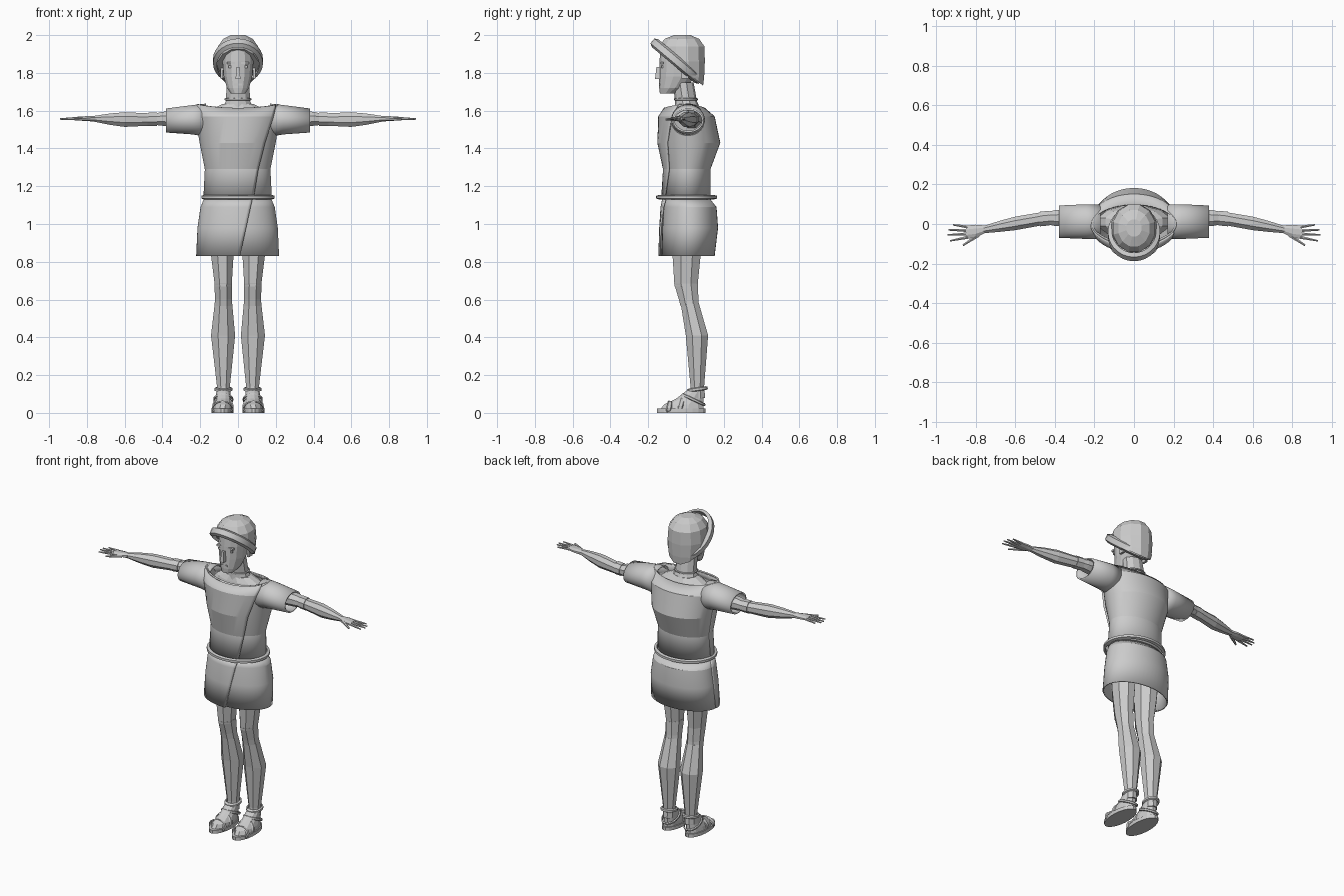
import bpy, bmesh, math
from mathutils import Vector, Matrix

grey = bpy.data.materials.new("light grey")
grey.diffuse_color = (0.6, 0.6, 0.6, 1)


def finish(name, bm, mirror=False, smooth=None, thick=0):
    bmesh.ops.recalc_face_normals(bm, faces=bm.faces)
    me = bpy.data.meshes.new(name)
    bm.to_mesh(me)
    bm.free()
    ob = bpy.data.objects.new(name, me)
    bpy.context.collection.objects.link(ob)
    me.materials.append(grey)
    if smooth:
        bpy.ops.object.select_all(action='DESELECT')
        ob.select_set(True)
        bpy.context.view_layer.objects.active = ob
        bpy.ops.object.shade_smooth_by_angle(angle=math.radians(smooth))
    if thick:
        m = ob.modifiers.new("thickness", 'SOLIDIFY')
        m.thickness = thick
        m.offset = -1
    if mirror:
        ob.modifiers.new("mirror", 'MIRROR')
    return ob


def bridge(bm, rings, closed=True):
    for a, b in zip(rings, rings[1:]):
        n = len(a)
        for i in range(n if closed else n - 1):
            j = (i + 1) % n
            bm.faces.new((a[i], a[j], b[j], b[i]))


def loft(secs, n=8, axis='z', cap=True, lift=0):
    """Sections: (position, centre 1, centre 2, radius 1, radius 2) along z or x."""
    bm = bmesh.new()
    rings = []
    for k, (p, c1, c2, r1, r2) in enumerate(secs):
        ring = []
        for i in range(n):
            a = 2 * math.pi * (i + 0.5) / n
            u, v = c1 + r1 * math.cos(a), c2 + r2 * math.sin(a)
            w = p + (lift * math.cos(a) ** 2 if k == len(secs) - 1 else 0)
            ring.append(bm.verts.new((u, v, w) if axis == 'z' else (p, u, v)))
        rings.append(ring)
    bridge(bm, rings)
    if cap:
        bm.faces.new(rings[0])
        bm.faces.new(rings[-1])
    return bm


def band(name, centre, rx, ry, half, thick, tilt=0, n=32, mirror=False, smooth=25):
    """Flat strap bent round a tilted ellipse, never dipping under the ground."""
    bm = bmesh.new()
    rot = Matrix.Rotation(math.radians(tilt), 3, 'X')
    rings = []
    for i in range(n):
        a = 2 * math.pi * i / n
        ring = []
        for t, h in ((0, -half), (thick, -half * 0.6), (thick, half * 0.6), (0, half)):
            v = rot @ Vector(((rx + t) * math.cos(a), (ry + t) * math.sin(a), h)) + Vector(centre)
            v.z = max(v.z, 0.004)
            ring.append(bm.verts.new(v))
        rings.append(ring)
    bridge(bm, rings + [rings[0]])
    return finish(name, bm, mirror, smooth)


def box(name, loc, size, mirror=False, taper=1):
    bm = bmesh.new()
    bmesh.ops.create_cube(bm, size=1)
    for v in bm.verts:
        k = taper if v.co.z > 0 else 1
        v.co = Vector((v.co.x * size[0] * k, v.co.y * size[1] * k, v.co.z * size[2])) + Vector(loc)
    return finish(name, bm, mirror)


# Tunic top and skirt: (z, half width, front y, back y)
top = [(1.13, 0.18, -0.115, 0.13), (1.29, 0.172, -0.105, 0.13), (1.43, 0.20, -0.135, 0.182),
       (1.57, 0.222, -0.13, 0.152), (1.615, 0.215, -0.10, 0.10)]
skirt = [(0.83, 0.218, -0.13, 0.152), (0.98, 0.211, -0.125, 0.17), (1.09, 0.195, -0.118, 0.162),
         (1.13, 0.178, -0.11, 0.13)]


def shell(s):
    return [(z, 0, (f + b) / 2, w, (b - f) / 2) for z, w, f, b in s]


finish("tunic_top", loft(shell(top), 48, cap=False, lift=0.02), smooth=12, thick=0.008)
finish("tunic_skirt", loft(shell(skirt), 48, cap=False), smooth=12, thick=0.008)


# Overlapping front flap with its diagonal edge
def flap(name, prof, seam):
    bm = bmesh.new()
    rings = []
    for (z, w, f, b), sx in zip(prof, seam):
        cy, ry = (f + b) / 2, (b - f) / 2
        end = -math.acos(sx / w)
        ring = []
        for i in range(25):
            a = -math.pi + (end + math.pi) * i / 24
            g = 0.003 + 0.014 * -math.sin(a)
            zz = z + (0.02 * math.cos(a) ** 2 if z > 1.6 else 0)
            ring.append(bm.verts.new(((w + g) * math.cos(a), cy + (ry + g) * math.sin(a), zz)))
        rings.append(ring)
    bridge(bm, rings, closed=False)
    finish(name, bm, smooth=12, thick=0.01)


flap("tunic_flap", top, [0.075, 0.10, 0.135, 0.18, 0.195])
flap("skirt_flap", skirt, [0.01, 0.04, 0.062, 0.07])
band("belt", (0, 0.003, 1.142), 0.178, 0.145, 0.012, 0.016, n=48)

# Sleeves, open at the cuff
finish("sleeve", loft([(0.17, 0.01, 1.55, 0.088, 0.088), (0.24, 0.012, 1.552, 0.088, 0.078),
                       (0.38, 0.012, 1.548, 0.082, 0.064)], 32, 'x', False), True, 25, 0.01)

# Body visible inside the collar, and neck
finish("shoulders", loft([(1.42, 0, 0.01, 0.17, 0.10), (1.56, 0, 0.01, 0.19, 0.085),
                          (1.605, 0, 0.01, 0.15, 0.075), (1.635, 0, 0.005, 0.085, 0.06)], 12))
finish("neck", loft([(1.60, 0, 0.01, 0.09, 0.07), (1.65, 0, 0.0, 0.068, 0.058),
                     (1.75, 0, -0.015, 0.062, 0.055)], 10))
band("neck_cord", (0, 0.0, 1.66), 0.066, 0.057, 0.006, 0.006, n=20)

# Arms: upper arm, elbow, forearm, hand
finish("arm", loft([(0.2, 0.03, 1.555, 0.055, 0.05), (0.40, 0.03, 1.557, 0.043, 0.04),
                    (0.43, 0.03, 1.555, 0.036, 0.034), (0.48, 0.024, 1.553, 0.036, 0.036),
                    (0.60, 0.003, 1.553, 0.037, 0.042), (0.68, -0.012, 1.555, 0.03, 0.032),
                    (0.76, -0.028, 1.557, 0.02, 0.017)], 8, 'x'), True)
band_elbow = finish("elbow_joint", loft([(0.428, 0.03, 1.555, 0.04, 0.038),
                                        (0.475, 0.025, 1.554, 0.04, 0.039)], 8, 'x'), True)
finish("palm", loft([(0.755, -0.027, 1.557, 0.021, 0.016), (0.80, -0.036, 1.558, 0.035, 0.014),
                     (0.85, -0.042, 1.559, 0.036, 0.01)], 8, 'x'), True)


def finger(name, a, b, r):
    bm = bmesh.new()
    a, b = Vector(a), Vector(b)
    q = (b - a).to_track_quat('Z', 'Y').to_matrix().to_4x4()
    bmesh.ops.create_cone(bm, cap_ends=True, segments=6, radius1=r, radius2=r * 0.45,
                          depth=(b - a).length, matrix=Matrix.Translation((a + b) / 2) @ q)
    finish(name, bm, True)


for name, y0, x1, y1 in (("little_finger", -0.015, 0.915, -0.004), ("ring_finger", -0.033, 0.938, -0.030),
                         ("middle_finger", -0.05, 0.942, -0.055), ("index_finger", -0.067, 0.93, -0.085)):
    finger(name, (0.84, y0, 1.559), (x1, y1, 1.556), 0.009)
finger("thumb", (0.785, -0.055, 1.556), (0.865, -0.108, 1.553), 0.011)

# Legs: thigh, knee, calf
finish("thigh", loft([(1.08, 0.088, 0.01, 0.08, 0.09), (0.83, 0.083, 0.003, 0.064, 0.08),
                      (0.67, 0.078, 0.0, 0.048, 0.066)], 8), True)
finish("knee", loft([(0.685, 0.078, 0.0, 0.05, 0.068), (0.60, 0.077, 0.014, 0.049, 0.056),
                     (0.565, 0.077, 0.02, 0.051, 0.053)], 8), True)
finish("calf", loft([(0.58, 0.077, 0.02, 0.05, 0.052), (0.41, 0.079, 0.058, 0.069, 0.064),
                     (0.14, 0.077, 0.06, 0.037, 0.039), (0.08, 0.077, 0.06, 0.036, 0.045)], 8), True)

# Feet and sandals
finish("foot", loft([(0.02, 0.082, -0.02, 0.052, 0.118), (0.045, 0.08, -0.012, 0.05, 0.108),
                     (0.075, 0.078, 0.02, 0.042, 0.075), (0.13, 0.077, 0.06, 0.037, 0.042)], 12), True)
finish("sandal_sole", loft([(0, 0.082, -0.025, 0.058, 0.13), (0.022, 0.082, -0.025, 0.058, 0.13)], 20), True)
band("ankle_strap", (0.077, 0.06, 0.125), 0.039, 0.046, 0.01, 0.009, 8, 20, True)
band("heel_strap", (0.078, 0.04, 0.07), 0.046, 0.062, 0.008, 0.007, -25, 20, True)
band("instep_strap", (0.08, -0.03, 0.03), 0.05, 0.05, 0.014, 0.007, 75, 20, True)
band("toe_strap", (0.082, -0.09, 0.025), 0.05, 0.032, 0.014, 0.007, 80, 20, True)

# Head and face details
finish("head", loft([(1.69, 0, -0.10, 0.038, 0.038), (1.72, 0, -0.072, 0.06, 0.07),
                     (1.78, 0, -0.045, 0.077, 0.097), (1.86, 0, -0.04, 0.084, 0.10),
                     (1.95, 0, -0.04, 0.08, 0.095)], 14))
box("nose", (0, -0.147, 1.80), (0.026, 0.034, 0.065), taper=0.55)
box("brow", (0.035, -0.128, 1.852), (0.045, 0.016, 0.012), True)
box("eye", (0.035, -0.126, 1.832), (0.03, 0.008, 0.012), True)
box("mouth", (0, -0.135, 1.738), (0.04, 0.014, 0.01))
box("ear", (0.086, -0.005, 1.80), (0.014, 0.035, 0.06), True)

# Hair cap, trimmed along the tilted headband
bm = loft([(1.70, 0, 0.0, 0.09, 0.09), (1.78, 0, -0.01, 0.108, 0.11), (1.86, 0, -0.02, 0.118, 0.124),
           (1.94, 0, -0.022, 0.11, 0.124), (1.98, 0, -0.022, 0.082, 0.095), (2.0, 0, -0.02, 0.04, 0.045)], 12)
bmesh.ops.bisect_plane(bm, geom=bm.verts[:] + bm.edges[:] + bm.faces[:], plane_co=(0, -0.05, 1.85),
                       plane_no=(0, 0.643, 0.766), clear_inner=True)
bmesh.ops.holes_fill(bm, edges=[e for e in bm.edges if e.is_boundary])
finish("hair", bm)
band("headband", (0, -0.05, 1.862), 0.112, 0.147, 0.027, 0.02, -40, 28)
